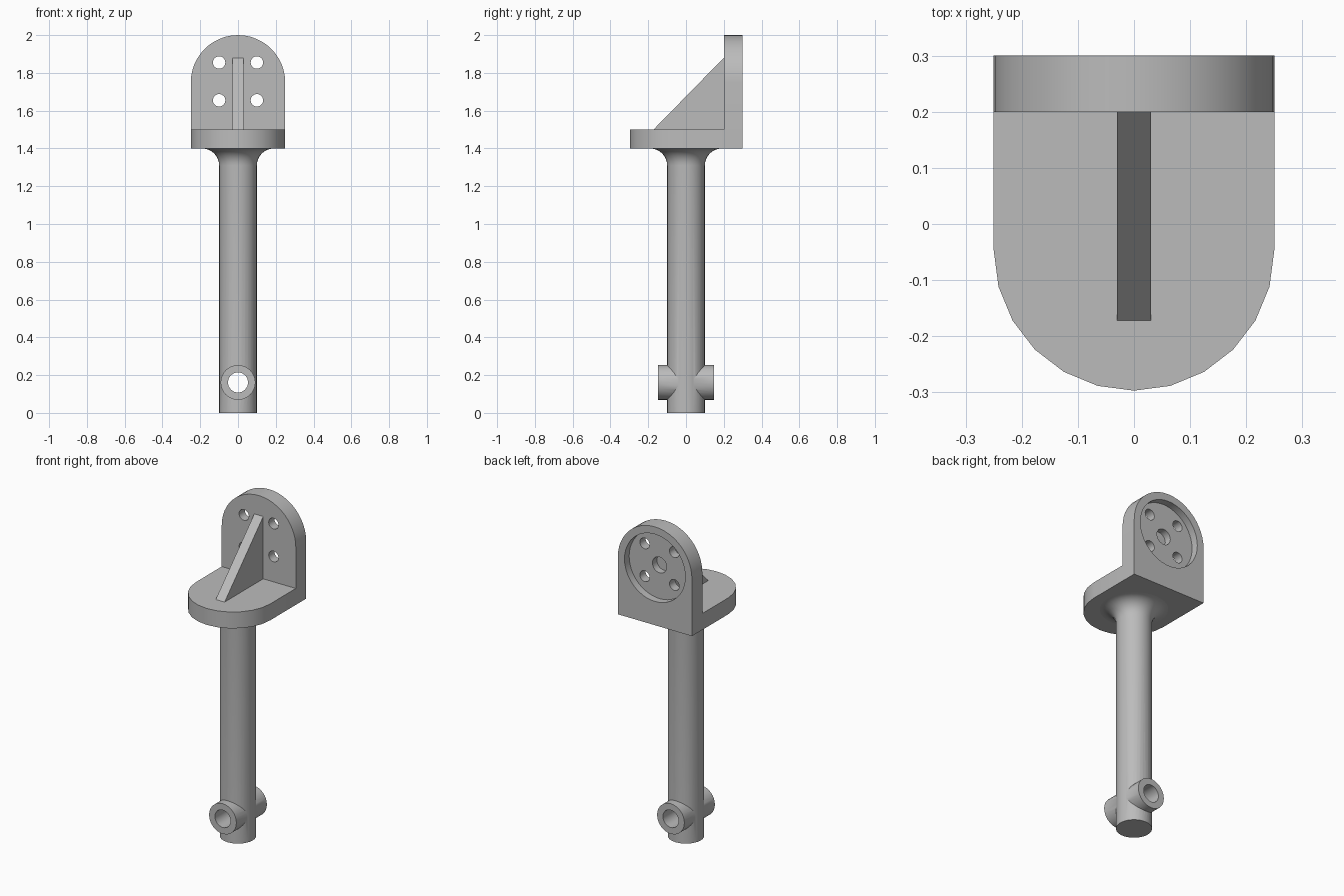
import bpy, bmesh
from math import pi, cos, sin, radians
from mathutils import Matrix, Vector

cube = bpy.data.objects.get("Cube")
if cube:
    bpy.data.objects.remove(cube, do_unlink=True)

GREY = 0.5
metal = bpy.data.materials.new("grey metal")
metal.use_nodes = True
metal.diffuse_color = (GREY, GREY, GREY, 1)
metal.node_tree.nodes["Principled BSDF"].inputs["Base Color"].default_value = (GREY, GREY, GREY, 1)


def finish(name, bm):
    bmesh.ops.recalc_face_normals(bm, faces=bm.faces)
    mesh = bpy.data.meshes.new(name)
    bm.to_mesh(mesh)
    bm.free()
    mesh.materials.append(metal)
    obj = bpy.data.objects.new(name, mesh)
    bpy.context.collection.objects.link(obj)
    return obj


def prism(name, points, offset):
    """Extrude a planar outline along an offset vector."""
    bm = bmesh.new()
    face = bm.faces.new([bm.verts.new(p) for p in points])
    ext = bmesh.ops.extrude_face_region(bm, geom=[face])
    moved = [v for v in ext["geom"] if isinstance(v, bmesh.types.BMVert)]
    bmesh.ops.translate(bm, vec=Vector(offset), verts=moved)
    return finish(name, bm)


def rod_y(name, x, z, radius, y0, y1, sides=32):
    """Cylinder lying along y."""
    bm = bmesh.new()
    place = Matrix.Translation((x, (y0 + y1) / 2, z)) @ Matrix.Rotation(pi / 2, 4, "X")
    bmesh.ops.create_cone(bm, cap_ends=True, segments=sides, radius1=radius,
                          radius2=radius, depth=y1 - y0, matrix=place)
    return finish(name, bm)


def lathe(name, profile, sides=32):
    """Closed solid turned around z; the profile starts and ends on the axis."""
    bm = bmesh.new()
    verts = [bm.verts.new((r, 0, z)) for r, z in profile]
    edges = [bm.edges.new(pair) for pair in zip(verts, verts[1:])]
    bmesh.ops.spin(bm, geom=verts + edges, cent=(0, 0, 0), axis=(0, 0, 1),
                   angle=2 * pi, steps=sides)
    bmesh.ops.remove_doubles(bm, verts=bm.verts, dist=0.0001)
    return finish(name, bm)


def select_only(obj):
    bpy.ops.object.select_all(action="DESELECT")
    obj.select_set(True)
    bpy.context.view_layer.objects.active = obj


def combine(target, other, operation):
    select_only(target)
    mod = target.modifiers.new(operation.lower(), "BOOLEAN")
    mod.operation = operation
    mod.solver = "EXACT"
    mod.object = other
    bpy.ops.object.modifier_apply(modifier=mod.name)
    bpy.data.objects.remove(other, do_unlink=True)


def arch(radius, centre, base, sign, steps=12):
    """Round-ended outline: half circle at centre, straight sides to base."""
    arc = [(radius * cos(pi * i / steps), centre + sign * radius * sin(pi * i / steps))
           for i in range(steps + 1)]
    return [(radius, base)] + arc + [(-radius, base)]


# Horizontal base plate and upright mounting plate
bracket = prism("bracket", [(x, z_y, 1.4) for x, z_y in arch(0.25, -0.047, 0.3, -1)], (0, 0, 0.1))
back = prism("mounting_plate", [(x, 0.2, z) for x, z in arch(0.25, 1.75, 1.4, 1, 24)], (0, 0.1, 0))
combine(bracket, back, "UNION")

# Triangular stiffening rib, sunk slightly into both plates
rib = prism("rib", [(-0.03, -0.172, 1.5), (-0.03, 0.2, 1.88), (-0.03, 0.22, 1.88),
                    (-0.03, 0.22, 1.48), (-0.03, -0.172, 1.48)], (0.06, 0, 0))
combine(bracket, rib, "UNION")

# Round recess, blind centre hole and four bolt holes
combine(bracket, rod_y("recess", 0, 1.75, 0.205, 0.255, 0.35, 48), "DIFFERENCE")
combine(bracket, rod_y("centre_hole", 0, 1.75, 0.048, 0.212, 0.35, 24), "DIFFERENCE")
for x in (-0.1, 0.1):
    for z in (1.655, 1.855):
        combine(bracket, rod_y("bolt_hole", x, z, 0.033, 0.15, 0.35, 24), "DIFFERENCE")

# Post with a flared top
flare = [(0.19 - 0.09 * cos(a), 1.31 + 0.09 * sin(a)) for a in (pi / 2 * i / 8 for i in range(9))]
post = lathe("post", [(0, 0), (0.1, 0)] + flare + [(0.19, 1.405), (0, 1.405)])

# Cross tube with a bore through the post
combine(post, rod_y("cross_tube", 0, 0.161, 0.092, -0.147, 0.147), "UNION")
combine(post, rod_y("bore", 0, 0.161, 0.053, -0.3, 0.3), "DIFFERENCE")

for obj in (bracket, post):
    select_only(obj)
    bpy.ops.object.shade_smooth_by_angle(angle=radians(30))
